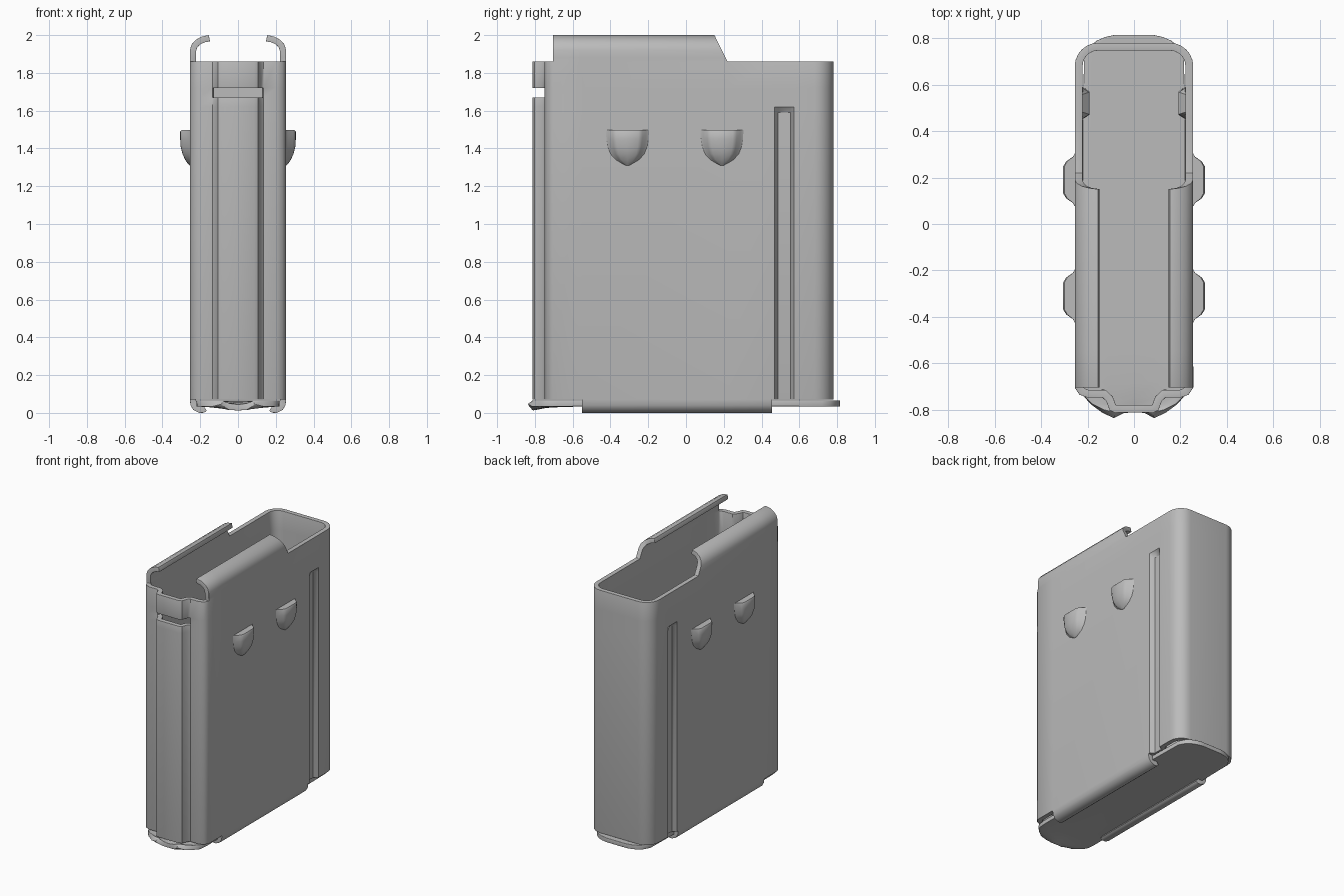
import bpy, bmesh, math

if "Cube" in bpy.data.objects:
    bpy.data.objects.remove(bpy.data.objects["Cube"])

steel = bpy.data.materials.new("grey steel")
steel.diffuse_color = (0.5, 0.5, 0.5, 1)
steel.use_nodes = True
steel.node_tree.nodes["Principled BSDF"].inputs["Base Color"].default_value = steel.diffuse_color


def finish(name, bm, thickness=0, bevel=0, mirror=False):
    """Turn a bmesh into a named object, apply its modifiers and smooth it."""
    bmesh.ops.delete(bm, geom=[v for v in bm.verts if not v.link_faces], context='VERTS')
    mesh = bpy.data.meshes.new(name)
    bm.to_mesh(mesh)
    bm.free()
    mesh.materials.append(steel)
    ob = bpy.data.objects.new(name, mesh)
    bpy.context.collection.objects.link(ob)
    if thickness:
        m = ob.modifiers.new("thickness", 'SOLIDIFY')
        m.thickness, m.offset, m.use_even_offset = thickness, -1, True
    if bevel:
        m = ob.modifiers.new("edges", 'BEVEL')
        m.width, m.segments, m.angle_limit = bevel, 3, math.radians(60)
    if mirror:
        ob.modifiers.new("mirror", 'MIRROR')
    bpy.ops.object.select_all(action='DESELECT')
    ob.select_set(True)
    bpy.context.view_layer.objects.active = ob
    bpy.ops.object.convert(target='MESH')
    bpy.ops.object.shade_smooth_by_angle(angle=math.radians(40))
    return ob


# Sheet metal box: half outline in plan, from front centre to back centre
half = [(0, -.812), (.085, -.812), (.105, -.802), (.12, -.762), (.135, -.748),
        (.2, -.748), (.235, -.735), (.255, -.705), (.255, -.55), (.255, .22),
        (.255, .455), (.255, .468), (.225, .487), (.225, .553), (.255, .572)]
LIP, RAIL, GROOVE = (7, 8, 9), (8, 9, 10), (12, 13)
half += [(.155 + .1 * math.cos(a * math.pi / 12), .68 + .1 * math.sin(a * math.pi / 12))
         for a in range(7)] + [(0, .78)]
last = len(half) - 1
loop = [(i, 1) for i in range(last + 1)] + [(i, -1) for i in range(last - 1, 0, -1)]

# Heights: (z, x) for the curled rails below and feed lips above, x None for the wall
levels = [(.012, .165), (.001, .18), (0, .205), (.015, .236), (.04, .251),
          (.07, None), (1.59, None), (1.62, None), (1.67, None), (1.72, None), (1.86, None),
          (1.88, .255), (1.92, .255), (1.95, .246), (1.975, .224), (1.992, .193), (2, .155)]
lip_back = {1.88: .21, 1.92: .19, 1.95: .175, 1.975: .163, 1.992: .155, 2: .15}

bm = bmesh.new()
grid = []
for z, curl in levels:
    row = []
    for i, side in loop:
        x, y = half[i]
        if i in GROOVE and z > 1.6:
            x = .255
        if curl:
            x = curl
            if i == 9:
                y = lip_back.get(z, y)
        row.append(bm.verts.new((side * x, y, z)))
    grid.append(row)
n = len(loop)
for k in range(len(levels) - 1):
    z0, z1 = levels[k][0], levels[k + 1][0]
    for j in range(n):
        a, b = loop[j][0], loop[(j + 1) % n][0]
        if z1 <= .07 and not (a in RAIL and b in RAIL):
            continue
        if z0 >= 1.86 and not (a in LIP and b in LIP):
            continue
        if z0 == 1.67 and max(a, b) <= 4:      # slot across the front rib
            continue
        bm.faces.new((grid[k][j], grid[k][(j + 1) % n],
                      grid[k + 1][(j + 1) % n], grid[k + 1][j]))
finish("box_body", bm, thickness=.033, bevel=.009)

# Floor plate: rows of (y, half width, top z), dished down at the front
bm = bmesh.new()
rows = [(-.812, .08, .045), (-.8, .13, .047), (-.775, .18, .052), (-.745, .212, .058),
        (-.68, .22, .062), (-.55, .22, .066), (.46, .22, .066), (.72, .215, .066),
        (.765, .19, .066), (.79, .16, .066), (.805, .125, .066), (.815, .08, .066)]
cols = [-1, -.85, -.5, 0, .5, .85, 1]
grid = [[bm.verts.new((w * s, y, z + (.066 - z) * s * s)) for s in cols] for y, w, z in rows]
for r0, r1 in zip(grid, grid[1:]):
    for c in range(len(cols) - 1):
        bm.faces.new((r0[c], r0[c + 1], r1[c + 1], r1[c]))
finish("floor_plate", bm, thickness=.032, bevel=.011)

# Pressed stop bumps: levels of (z, half width, depth), flat on top
section = [(-1, 0), (-.85, .2), (-.68, .75), (-.5, 1), (0, 1.02),
           (.5, 1), (.68, .75), (.85, .2), (1, 0)]
steps = [(1.31, .012, .004), (1.322, .035, .014), (1.34, .065, .026), (1.37, .092, .04),
         (1.41, .108, .05), (1.45, .115, .052), (1.488, .117, .052), (1.497, .117, .046)]
for name, yc in (("front_stop_bumps", -.31), ("rear_stop_bumps", .19)):
    bm = bmesh.new()
    grid = [[bm.verts.new((.253 + d * f, yc + w * s, z)) for s, f in section]
            for z, w, d in steps]
    for r0, r1 in zip(grid, grid[1:]):
        for c in range(len(section) - 1):
            bm.faces.new((r0[c], r0[c + 1], r1[c + 1], r1[c]))
    bm.faces.new(grid[-1])
    bm.faces.new(grid[0][::-1])
    finish(name, bm, mirror=True)
